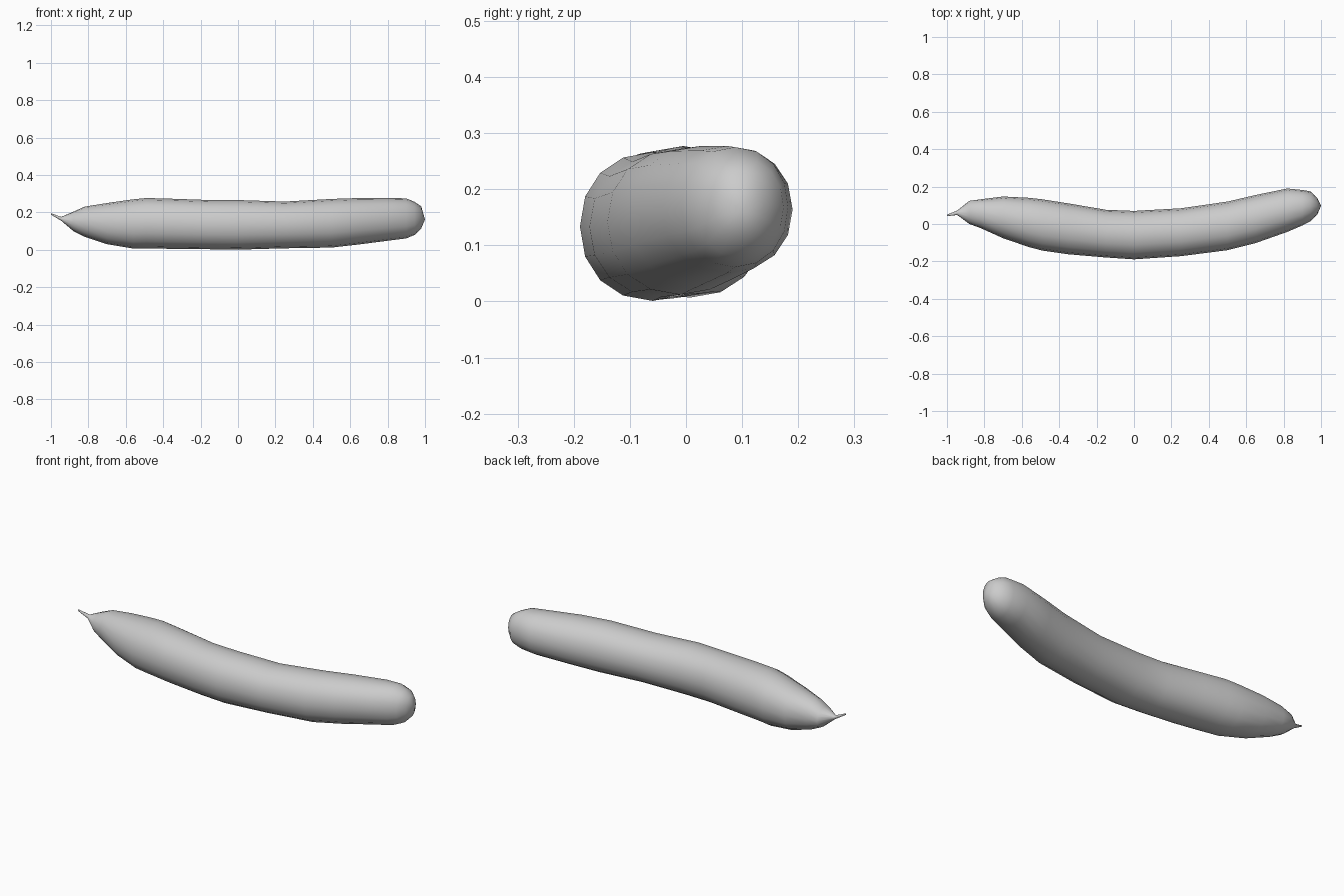
import bpy, bmesh, math

# Cross-sections along the length: x, y min, y max, z min, z max
SECTIONS = [
    (-1.00, 0.042, 0.050, 0.188, 0.196),
    (-0.945, 0.048, 0.072, 0.155, 0.176),
    (-0.88, 0.000, 0.124, 0.100, 0.204),
    (-0.82, -0.022, 0.132, 0.070, 0.231),
    (-0.70, -0.076, 0.147, 0.030, 0.250),
    (-0.56, -0.124, 0.140, 0.007, 0.270),
    (-0.49, -0.142, 0.132, 0.008, 0.277),
    (-0.35, -0.162, 0.110, 0.005, 0.273),
    (-0.15, -0.179, 0.076, 0.003, 0.266),
    (0.00, -0.189, 0.070, 0.001, 0.266),
    (0.25, -0.172, 0.084, 0.008, 0.258),
    (0.50, -0.140, 0.120, 0.012, 0.272),
    (0.65, -0.102, 0.155, 0.029, 0.277),
    (0.82, -0.042, 0.190, 0.051, 0.277),
    (0.90, -0.008, 0.182, 0.061, 0.275),
    (0.945, 0.016, 0.174, 0.080, 0.256),
    (0.98, 0.050, 0.140, 0.115, 0.232),
]
SIDES = 16


def ring(bm, x, y0, y1, z0, z1):
    """Slightly squared oval filling the given extents."""
    verts = []
    for i in range(SIDES):
        a = 2 * math.pi * i / SIDES
        c, s = math.cos(a), math.sin(a)
        y = math.copysign(abs(c) ** 0.94, c)
        z = math.copysign(abs(s) ** 0.94, s)
        verts.append(bm.verts.new((x, (y0 + y1) / 2 + y * (y1 - y0) / 2,
                                   (z0 + z1) / 2 + z * (z1 - z0) / 2)))
    return verts


# Curved body lofted from the pinched tip to the rounded end
bm = bmesh.new()
rings = [ring(bm, *s) for s in SECTIONS]
for a, b in zip(rings, rings[1:]):
    for i in range(SIDES):
        j = (i + 1) % SIDES
        bm.faces.new((a[i], a[j], b[j], b[i]))
bm.faces.new(rings[0])
end = bm.verts.new((1.0, 0.098, 0.162))
for i in range(SIDES):
    bm.faces.new((rings[-1][i], rings[-1][(i + 1) % SIDES], end))
bmesh.ops.recalc_face_normals(bm, faces=bm.faces)
for f in bm.faces:
    f.smooth = True

mesh = bpy.data.meshes.new("sausage")
bm.to_mesh(mesh)
bm.free()
body = bpy.data.objects.new("sausage", mesh)
bpy.context.collection.objects.link(body)
